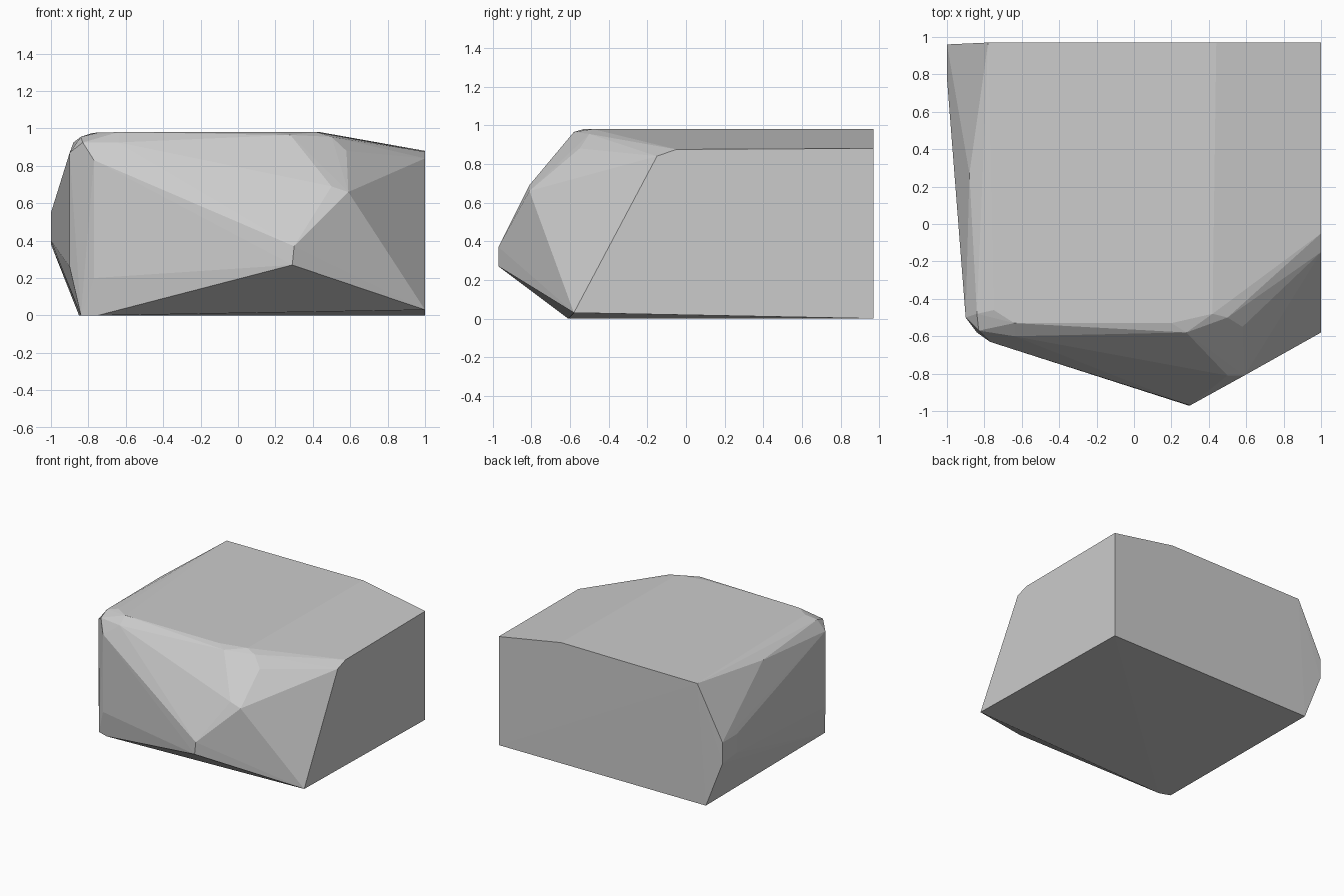
import bpy
import bmesh

cube = bpy.data.objects.get("Cube")
if cube:
    bpy.data.objects.remove(cube, do_unlink=True)

# Corner points of the faceted boulder, grouped by region
right_side = [(1, .97, 0), (1, .97, .88), (1, -.05, .875), (1, -.15, .84), (1, -.58, .03)]
left_side = [(-.85, .96, 0), (-1, .96, .38), (-1, .96, .55), (-1, .78, .55), (-1, .78, .4),
             (-.88, .27, .925), (-.9, -.5, .87), (-.9, -.5, .26), (-.84, -.58, 0)]
front_nose = [(.29, -.97, .27), (.3, -.97, .37), (.59, -.81, .66), (.5, -.81, .69),
              (-.77, -.63, .83), (-.77, -.63, .2), (-.75, -.61, 0), (.58, -.55, .88)]
top_rim = [(-.78, .97, .975), (.44, .97, .98), (.42, -.48, .98), (.5, -.5, .955),
           (.28, -.58, .965), (.2, -.53, .98), (-.64, -.53, .98), (-.64, -.6, .925),
           (-.84, -.48, .955), (-.83, -.57, .925), (-.75, -.46, .978)]

# Wrap the corners in a closed faceted skin
bm = bmesh.new()
for p in right_side + left_side + front_nose + top_rim:
    bm.verts.new(p)
hull = bmesh.ops.convex_hull(bm, input=bm.verts)
loose = {g for g in hull["geom_interior"] + hull["geom_unused"]
         if isinstance(g, bmesh.types.BMVert)}
bmesh.ops.delete(bm, geom=list(loose), context="VERTS")
bmesh.ops.dissolve_limit(bm, angle_limit=.01, verts=bm.verts, edges=bm.edges)
bmesh.ops.recalc_face_normals(bm, faces=bm.faces)

mesh = bpy.data.meshes.new("rock_block")
bm.to_mesh(mesh)
bm.free()
rock = bpy.data.objects.new("rock_block", mesh)
bpy.context.collection.objects.link(rock)

# Plain stone colour
stone = bpy.data.materials.new("stone_grey")
stone.use_nodes = True
colour = (.6, .6, .6, 1)
stone.diffuse_color = colour
stone.node_tree.nodes["Principled BSDF"].inputs["Base Color"].default_value = colour
mesh.materials.append(stone)
